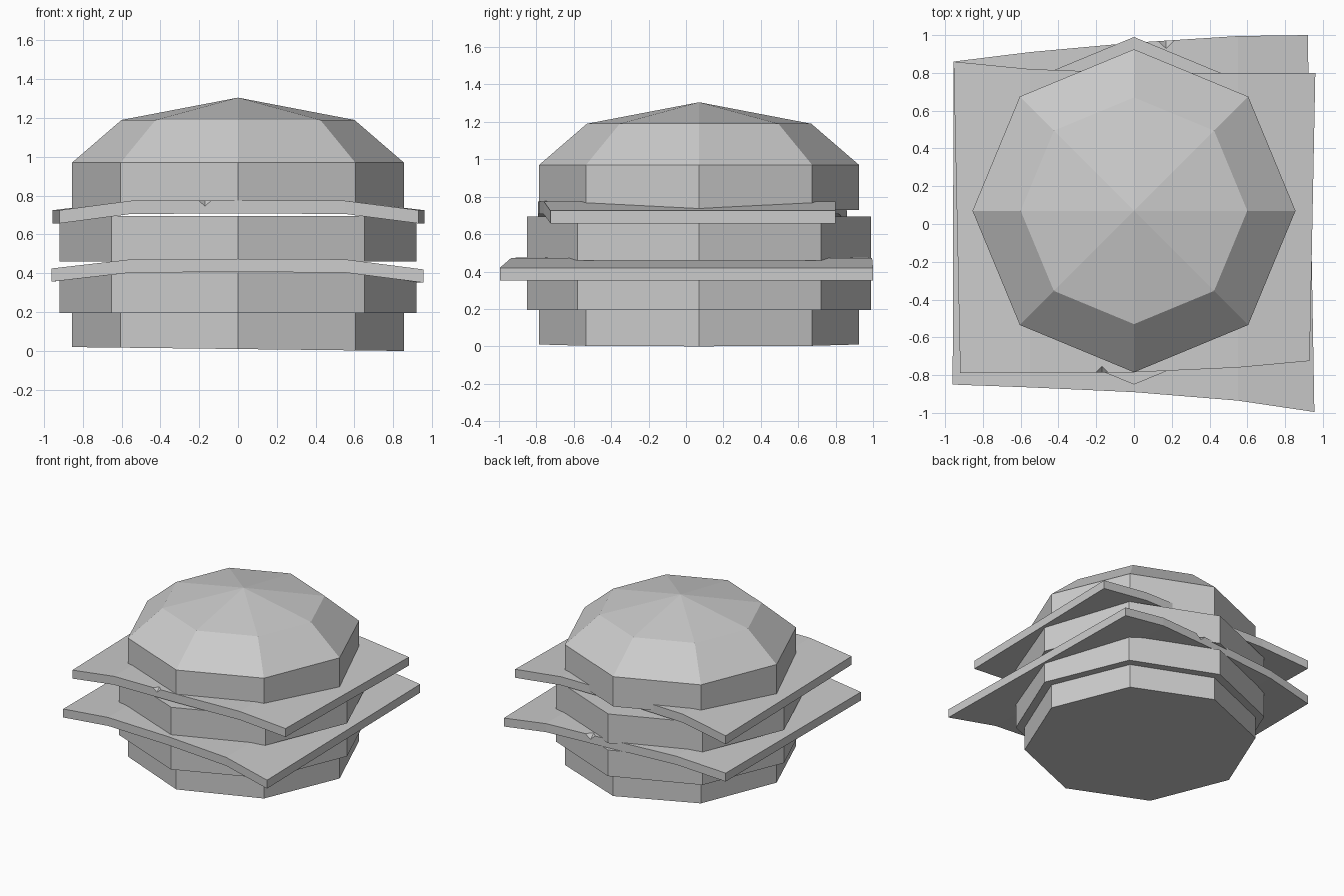
import bpy, bmesh, math
from mathutils import Vector

if "Cube" in bpy.data.objects:
    bpy.data.objects.remove(bpy.data.objects["Cube"])

CY = 0.07  # the stack sits slightly behind the origin


def make_object(name, bm):
    bmesh.ops.recalc_face_normals(bm, faces=bm.faces[:])
    mesh = bpy.data.meshes.new(name)
    bm.to_mesh(mesh)
    bm.free()
    obj = bpy.data.objects.new(name, mesh)
    bpy.context.collection.objects.link(obj)
    return obj


def octagon_stack(name, profile, tilt=0.0):
    """Eight-sided solid from (radius, z) rings; radius 0 closes to a point."""
    bm = bmesh.new()
    rings = []
    for i, (r, z) in enumerate(profile):
        n = 8 if r else 1
        ring = []
        for k in range(n):
            a = k * math.pi / 4
            x = r * math.cos(a)
            dz = tilt * (1 - x / 0.855) if i == 0 else 0
            ring.append(bm.verts.new((x, CY + r * math.sin(a), z + dz)))
        rings.append(ring)
    bm.faces.new(rings[0])
    for lo, hi in zip(rings, rings[1:]):
        for k in range(8):
            j = (k + 1) % 8
            if len(hi) == 1:
                bm.faces.new((lo[k], lo[j], hi[0]))
            else:
                bm.faces.new((lo[k], lo[j], hi[j], hi[k]))
    if len(rings[-1]) == 8:
        bm.faces.new(rings[-1])
    return make_object(name, bm)


def cheese_slice(name, front, back, heights, thick=0.068):
    """Bent slab: front and back edge points, with a top height per station."""
    bm = bmesh.new()
    loops = []
    for f, b, z in zip(front, back, heights):
        loops.append([bm.verts.new((*p, h)) for p, h in
                      ((f, z), (b, z), (b, z - thick), (f, z - thick))])
    for a, b in zip(loops, loops[1:]):
        for k in range(4):
            j = (k + 1) % 4
            bm.faces.new((a[k], a[j], b[j], b[k]))
    bm.faces.new(loops[0])
    bm.faces.new(loops[-1])
    return make_object(name, bm)


def nick(target, x, y, z):
    """Small V-shaped chip in the top edge of a slice."""
    bm = bmesh.new()
    bmesh.ops.create_cone(bm, segments=4, radius1=0, radius2=0.07, depth=0.06, cap_ends=True)
    bmesh.ops.translate(bm, verts=bm.verts[:], vec=Vector((x, y, z)))
    cutter = make_object(target.name + "_cutter", bm)
    cutter.hide_render = True
    cutter.hide_viewport = True
    mod = target.modifiers.new("nick", 'BOOLEAN')
    mod.operation = 'DIFFERENCE'
    mod.object = cutter
    mod.solver = 'EXACT'


# Buns and patties
octagon_stack("bottom_bun", [(0.855, 0.0), (0.855, 0.195)], tilt=0.01)
octagon_stack("lower_patty", [(0.92, 0.195), (0.92, 0.405)])
octagon_stack("upper_patty", [(0.92, 0.46), (0.92, 0.695)])
octagon_stack("top_bun", [(0.855, 0.73), (0.855, 0.97), (0.60, 1.19), (0.0, 1.305)])

# Drooping cheese slices
lower = cheese_slice(
    "lower_cheese",
    [(-0.96, -0.85), (-0.55, -0.865), (0.0, -0.89), (0.55, -0.935), (0.955, -0.995)],
    [(-0.955, 0.86), (-0.55, 0.91), (0.0, 0.96), (0.55, 0.995), (0.92, 1.0)],
    [0.425, 0.472, 0.475, 0.472, 0.42])
upper = cheese_slice(
    "upper_cheese",
    [(-0.92, -0.79), (-0.55, -0.79), (0.0, -0.785), (0.55, -0.76), (0.93, -0.725)],
    [(-0.955, 0.86), (-0.55, 0.82), (0.0, 0.80), (0.55, 0.80), (0.96, 0.80)],
    [0.725, 0.774, 0.776, 0.774, 0.725])
nick(lower, 0.17, 0.98, 0.46)
nick(upper, -0.17, -0.80, 0.765)
